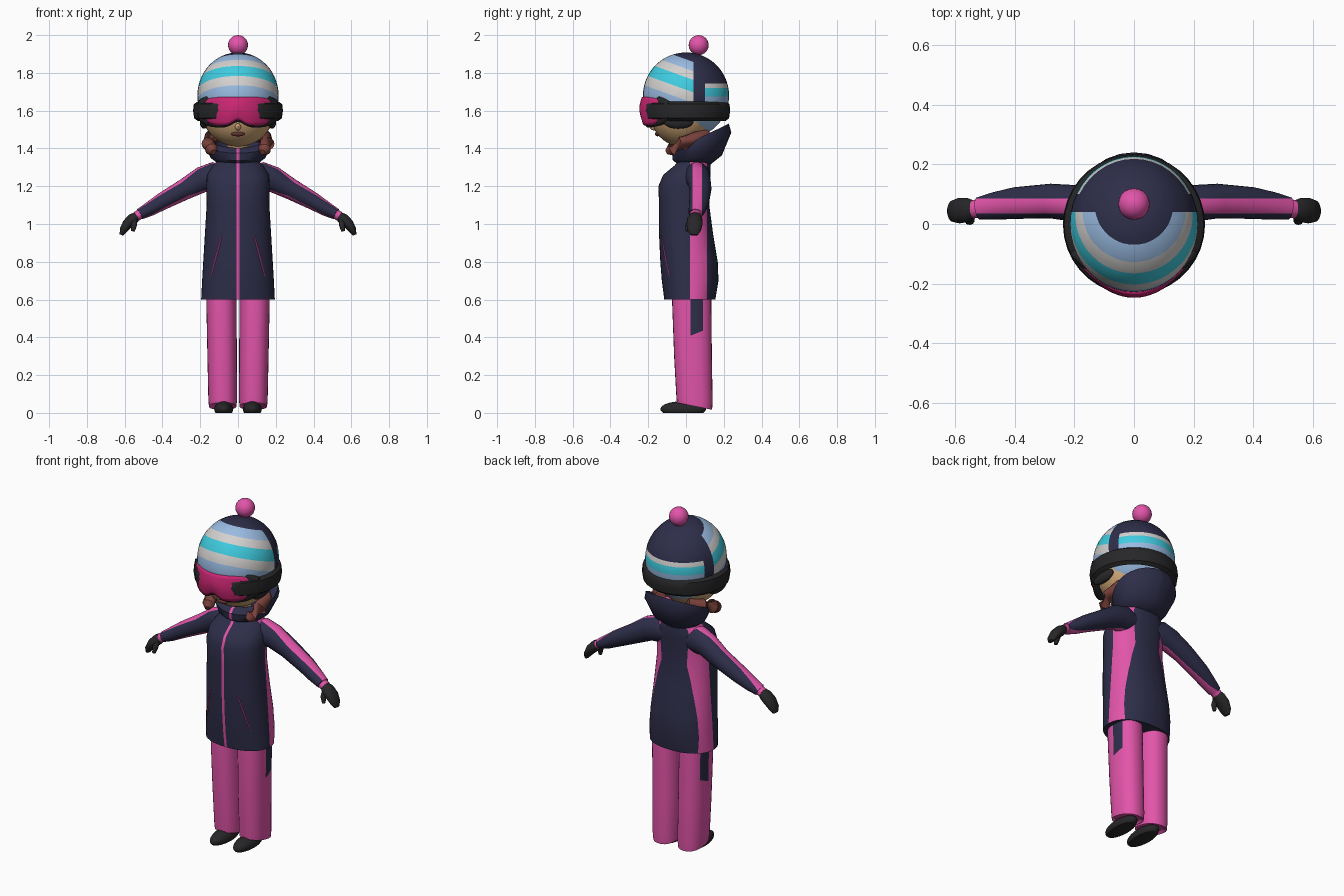
import bpy, bmesh, math
from mathutils import Vector, Matrix
from mathutils.bvhtree import BVHTree

if "Cube" in bpy.data.objects:
    bpy.data.objects.remove(bpy.data.objects["Cube"])

COLOURS = {
    "navy": (0.027, 0.027, 0.068), "pink": (0.76, 0.09, 0.4),
    "lens_red": (0.6, 0.02, 0.17), "charcoal": (0.02, 0.02, 0.022),
    "light_blue": (0.32, 0.5, 0.76), "off_white": (0.65, 0.64, 0.63),
    "cyan": (0.05, 0.6, 0.74), "skin": (0.62, 0.38, 0.18),
    "hair_brown": (0.2, 0.055, 0.045), "lip_brown": (0.13, 0.035, 0.03)}
MATS = {}
for key, rgb in COLOURS.items():
    m = bpy.data.materials.new(key)
    m.use_nodes = True
    m.diffuse_color = (*rgb, 1)
    bsdf = m.node_tree.nodes["Principled BSDF"]
    bsdf.inputs["Base Color"].default_value = (*rgb, 1)
    bsdf.inputs["Roughness"].default_value = 0.8
    MATS[key] = m


def make(name, bm, colours, rule=None, cuts=(), angle=40):
    """Cut along planes, colour faces by rule, and link the smooth object."""
    for co, no in cuts:
        bmesh.ops.bisect_plane(bm, geom=bm.verts[:] + bm.edges[:] + bm.faces[:],
                               dist=1e-5, plane_co=co, plane_no=no)
    bmesh.ops.recalc_face_normals(bm, faces=bm.faces[:])
    if rule:
        for f in bm.faces:
            f.material_index = colours.index(rule(f.calc_center_median(), f.normal))
    mesh = bpy.data.meshes.new(name)
    bm.to_mesh(mesh)
    bm.free()
    for c in colours:
        mesh.materials.append(MATS[c])
    ob = bpy.data.objects.new(name, mesh)
    bpy.context.collection.objects.link(ob)
    bpy.ops.object.select_all(action='DESELECT')
    ob.select_set(True)
    bpy.context.view_layer.objects.active = ob
    bpy.ops.object.shade_smooth_by_angle(angle=math.radians(angle))
    return ob


def skin_rings(rings, closed=True, caps=True):
    bm = bmesh.new()
    rows = [[bm.verts.new(p) for p in r] for r in rings]
    n = len(rows[0])
    for a, b in zip(rows, rows[1:]):
        for i in range(n if closed else n - 1):
            j = (i + 1) % n
            bm.faces.new((a[i], a[j], b[j], b[i]))
    if caps:
        bm.faces.new(rows[0])
        bm.faces.new(rows[-1])
    return bm


def ring(cx, cy, cz, rx, ry, tilt=0, power=2, n=32):
    """Level superellipse, optionally rising towards the back."""
    pts = []
    for i in range(n):
        a = 2 * math.pi * i / n
        c, s = math.cos(a), math.sin(a)
        x = rx * math.copysign(abs(c) ** (2 / power), c)
        y = ry * math.copysign(abs(s) ** (2 / power), s)
        pts.append((cx + x, cy + y, cz + tilt * y))
    return pts


def tube(stations, side=1, n=16):
    """Stations are x, y, z, width radius, thickness radius."""
    pts = [Vector((side * p[0], p[1], p[2])) for p in stations]
    rings = []
    for i, p in enumerate(pts):
        t = (pts[min(i + 1, len(pts) - 1)] - pts[max(i - 1, 0)]).normalized()
        u = Vector((0, 1, 0))
        if abs(t.y) > 0.9:
            u = Vector((1, 0, 0))
        u = (u - t * u.dot(t)).normalized()
        v = t.cross(u)
        w, h = stations[i][3], stations[i][-1]
        rings.append([p + u * w * math.cos(2 * math.pi * k / n)
                      + v * h * math.sin(2 * math.pi * k / n) for k in range(n)])
    return skin_rings(rings)


def ball(centre, radii, seg=24, rows=16):
    bm = bmesh.new()
    bmesh.ops.create_uvsphere(bm, u_segments=seg, v_segments=rows, radius=1,
                              matrix=Matrix.Translation(centre) @ Matrix.Diagonal((*radii, 1)))
    return bm


# Jacket body with zip and side stripes
X, Y, Z = Vector((1, 0, 0)), Vector((0, 1, 0)), Vector((0, 0, 1))
zip_cuts = [(X * 0.008, X), (X * -0.008, X)]
profile = [(0.6, .02, .195, .135), (0.7, .022, .19, .15), (0.8, .016, .184, .152),
           (0.95, .0, .175, .143), (1.1, -.01, .166, .133), (1.2, -.01, .168, .136),
           (1.26, .004, .164, .125), (1.31, .035, .135, .095), (1.35, .045, .09, .075)]
body = skin_rings([ring(0, cy, z, rx, ry, power=2.25, n=40) for z, cy, rx, ry in profile])
surface = BVHTree.FromBMesh(body)


def jacket_rule(c, n):
    if n.z < -0.9:
        return "navy"
    zipped = abs(c.x) < 0.008 and c.y < 0
    return "pink" if zipped or (0.02 < c.y < 0.11 and c.z < 1.34) else "navy"


make("jacket_body", body, ["navy", "pink"], jacket_rule,
     zip_cuts + [(Y * 0.02, Y), (Y * 0.11, Y)])

# Hood and collar with pink lining
hood = skin_rings([ring(0, *r, n=24) for r in (
    (.045, 1.315, .10, .085, 0), (.06, 1.35, .145, .13, .1), (.083, 1.43, .183, .157, .35),
    (.085, 1.463, .178, .142, .48), (.075, 1.45, .135, .105, .45), (.06, 1.38, .08, .07, .1))])


def hood_rule(c, n):
    inside = n.x * c.x + n.y * (c.y - 0.07) < 0 and c.y < 0.06
    return "pink" if inside or (abs(c.x) < 0.008 and c.y < 0) else "navy"


make("hood", hood, ["navy", "pink"], hood_rule, zip_cuts)

# Head
make("face", ball((0, -.02, 1.59), (.19, .17, .18), 32, 20), ["skin"])
make("neck", skin_rings([ring(0, .03, 1.33, .055, .055), ring(0, .02, 1.47, .06, .06)]), ["skin"])
make("nose", ball((0, -.168, 1.515), (.016, .024, .02), 12, 8), ["skin"])
make("lips", ball((0, -.15, 1.477), (.036, .014, .013), 16, 8), ["lip_brown"])

# Knitted hat with sloping stripes
SLOPE = Vector((0, 0.36, 1))
BANDS = [(1.655, "light_blue"), (1.711, "off_white"), (1.777, "cyan"),
         (1.823, "off_white"), (1.872, "light_blue")]


def hat_rule(c, n):
    if c.z < 1.6:
        return "light_blue"
    if c.y > 0.04:
        if c.y < 0.1 or c.z > 1.745:
            return "navy"
        return "off_white" if c.z > 1.72 else "cyan" if c.z > 1.675 else "light_blue"
    t = c.dot(SLOPE)
    return next((col for top, col in BANDS if t < top), "navy")


hat = ball((0, 0, 1.68), (.215, .228, .228), 40, 28)
hat_cuts = [(Z * top, SLOPE) for top, _ in BANDS]
hat_cuts += [(Z * h, Z) for h in (1.6, 1.675, 1.72, 1.745)] + [(Y * d, Y) for d in (.04, .1)]
for co, no in hat_cuts:
    bmesh.ops.bisect_plane(hat, geom=hat.verts[:] + hat.edges[:] + hat.faces[:],
                           dist=1e-5, plane_co=co, plane_no=no)
front_low = [f for f in hat.faces
             if f.calc_center_median().z < 1.6 and f.calc_center_median().y < 0.04]
bmesh.ops.delete(hat, geom=front_low, context='FACES')
make("hat", hat, ["navy", "light_blue", "off_white", "cyan"], hat_rule)
make("pompom", ball((0, .067, 1.947), (.053, .053, .053), 20, 12), ["pink"])

# Goggles
make("goggle_strap", skin_rings([ring(0, -.002, z, rx, ry, n=36) for z, rx, ry in (
    (1.545, .212, .212), (1.56, .232, .23), (1.6, .238, .236),
    (1.635, .234, .232), (1.648, .214, .22))], caps=False), ["charcoal"])


def visor(width, depth, curve, grow):
    rows = []
    for i in range(9):
        v = i / 8
        row = []
        for k in range(33):
            u = k / 16 - 1
            low = 1.52 - grow + .03 * math.exp(-(u / .2) ** 2) + .05 * u ** 6
            high = 1.672 + grow - .03 * u ** 6
            bulge = .014 * math.sin(math.pi * v)
            row.append((width * u, -depth - bulge + curve * u * u, low + (high - low) * v))
        rows.append(row)
    return skin_rings(rows, closed=False, caps=False)


for name, args, colour, thick in (
        ("goggle_lens", (.192, .233, .115, 0), "lens_red", .02),
        ("goggle_frame", (.212, .22, .125, .01), "charcoal", .035)):
    ob = make(name, visor(*args), [colour])
    mod = ob.modifiers.new("thickness", 'SOLIDIFY')
    mod.thickness = thick
    mod.offset = -1 if ob.data.polygons[140].normal.y < 0 else 1

# Paired parts
for s, tag in ((1, "left"), (-1, "right")):
    make(tag + "_ear_pad", ball((s * .18, -.04, 1.54), (.022, .08, .036), 16, 10), ["charcoal"])
    make(tag + "_pigtail", tube([(.09, .11, 1.47, .03), (.145, .05, 1.455, .034),
                                 (.155, -.02, 1.425, .038), (.14, -.075, 1.395, .034),
                                 (.13, -.1, 1.38, .015)], s), ["hair_brown"])

    # Sleeve, striped above and below
    make(tag + "_sleeve", tube([
        (.07, .055, 1.245, .06, .06), (.13, .06, 1.25, .068, .078), (.19, .068, 1.235, .062, .068),
        (.28, .077, 1.185, .058, .056), (.4, .07, 1.12, .053, .046), (.47, .06, 1.078, .046, .038),
        (.52, .052, 1.052, .038, .03)], s, 24), ["navy", "pink"],
        lambda c, n: "pink" if .035 < c.y < .085 else "navy",
        [(Y * .035, Y), (Y * .085, Y)])
    make(tag + "_cuff", tube([(.51, .052, 1.057, .031, .026),
                              (.537, .05, 1.041, .031, .026)], s), ["pink"])
    make(tag + "_glove", tube([(.53, .05, 1.046, .027, .022), (.555, .047, 1.028, .04, .03),
                               (.585, .045, 1.0, .043, .028), (.608, .043, .966, .036, .02),
                               (.617, .043, .942, .02, .01)], s), ["charcoal"])
    make(tag + "_thumb", tube([(.548, .03, 1.025, .016), (.55, .012, .995, .016),
                               (.556, .008, .962, .01)], s, 10), ["charcoal"])

    # Curved pocket piping laid on the jacket
    path = []
    for x, z, r in ((.143, .72, .002), (.13, .77, .004), (.115, .83, .005),
                    (.1, .885, .004), (.088, .935, .002)):
        hit = surface.ray_cast(Vector((s * x, -1, z)), Y)[0]
        path.append((x, hit.y, z, r))
    make(tag + "_pocket_piping", tube(path, s, 8), ["pink"])

    # Trouser leg with hip patch
    make(tag + "_trouser_leg", skin_rings([ring(s * cx, cy, z, rx, ry, tilt, 2.3, 28)
        for cx, cy, z, rx, ry, tilt in (
            (.08, .042, .05, .06, .075, -.2), (.081, .045, .035, .073, .093, -.2),
            (.081, .045, .07, .076, .096, -.15), (.084, .037, .3, .078, .1, 0),
            (.088, .03, .6, .08, .104, 0), (.088, .03, .68, .08, .1, 0))]),
        ["pink", "navy"],
        lambda c, n: "navy" if abs(c.x) > .1 and .025 < c.y < .09
        and c.z > .435 - .4 * (c.y - .025) * -1 - .026 else "pink",
        [(Y * .025, Y), (Y * .09, Y), (Vector((0, .025, .409)), Vector((0, -.4, 1)))])

    # Shoe with flat sole
    shoe = ball((s * .076, -.015, .02), (.05, .121, .042), 24, 14)
    bmesh.ops.bisect_plane(shoe, geom=shoe.verts[:] + shoe.edges[:] + shoe.faces[:],
                           plane_co=(0, 0, 0), plane_no=(0, 0, -1), clear_outer=True)
    bmesh.ops.holes_fill(shoe, edges=[e for e in shoe.edges if e.is_boundary])
    make(tag + "_shoe", shoe, ["charcoal"])
